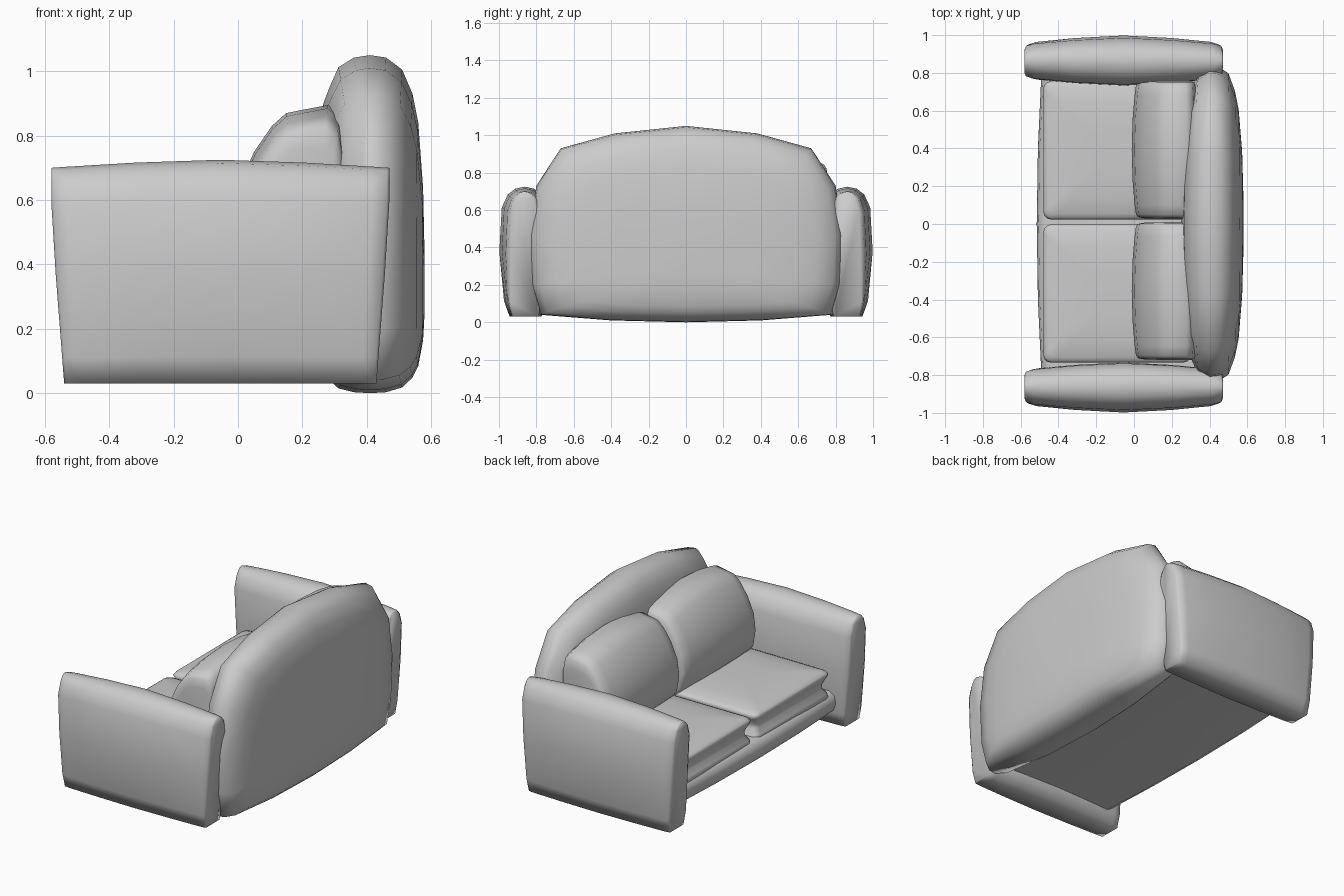
import bpy, bmesh, math

if "Cube" in bpy.data.objects:
    bpy.data.objects.remove(bpy.data.objects["Cube"])


def loft(name, rings, angle=50):
    """Skin a list of equal-length closed rings and cap both ends."""
    bm = bmesh.new()
    vs = [[bm.verts.new(p) for p in ring] for ring in rings]
    n = len(rings[0])
    for a, b in zip(vs, vs[1:]):
        for i in range(n):
            j = (i + 1) % n
            bm.faces.new((a[i], a[j], b[j], b[i]))
    bm.faces.new(vs[0])
    bm.faces.new(vs[-1][::-1])
    bmesh.ops.recalc_face_normals(bm, faces=bm.faces[:])
    me = bpy.data.meshes.new(name)
    bm.to_mesh(me)
    bm.free()
    ob = bpy.data.objects.new(name, me)
    bpy.context.collection.objects.link(ob)
    bpy.ops.object.select_all(action='DESELECT')
    ob.select_set(True)
    bpy.context.view_layer.objects.active = ob
    bpy.ops.object.shade_smooth_by_angle(angle=math.radians(angle))
    return ob


def rounded_rect(cx, cy, hx, hy, r, z):
    """Horizontal rounded rectangle ring."""
    pts = []
    for k, (sx, sy) in enumerate(((1, 1), (-1, 1), (-1, -1), (1, -1))):
        for s in range(4):
            a = math.pi / 2 * (k + s / 3)
            pts.append((cx + sx * (hx - r) + r * math.cos(a),
                        cy + sy * (hy - r) + r * math.sin(a), z))
    return pts


# Arched back rest: outline in y/z, scaled ring by ring through its depth
half = [(0, 1.05), (.38, 1.01), (.67, .93), (.80, .73), (.84, .47),
        (.825, .2), (.78, .04), (.4, .01), (0, 0)]
outline = half + [(-y, z) for y, z in half[-2:0:-1]]
depth = [(.25, .5), (.265, .8), (.285, .87), (.312, .95), (.36, .99), (.41, 1), (.46, .99),
         (.51, .94), (.542, .84), (.56, .72), (.575, .45), (.58, .15)]
rings = []
for x, s in depth:
    ring = []
    for y, z in outline:
        py = y * (s * .85 + .15 if s > .9 else s)
        bow = -.01 if x > .4 else .03
        ring.append((x + bow * (py / .8) ** 2, py, .3 + (z - .3) * s))
    rings.append(ring)
loft("back_rest", rings, 80)

# Arms: cross-section (y offset, height fraction) swept from front to rear
section = [(-.09, 0), (-.12, .12), (-.13, .5), (-.125, .84), (-.095, .94), (-.05, .985),
           (.0, 1), (.05, .985), (.09, .94), (.122, .84), (.135, .5), (.11, .12), (.08, 0)]
for side, label in ((1, "left"), (-1, "right")):
    rings = []
    for u, w in ((-1, .5), (-.985, .65), (-.9, .75), (-.5, .9), (0, 1), (.5, .9),
                 (.9, .75), (.985, .65), (1, .5)):
        top = .7 + .025 * (1 - abs(u) ** 1.5)
        ring = []
        for y, f in section:
            x = -.055 + u * (.485 + .04 * min(1, f * 1.3))
            wide = w + (1 - w) * .5 * max(0, 1 - f * 2.5)   # foot keeps its width
            ring.append((x, side * (.863 + y * wide), .03 + f * (top - .03)))
        rings.append(ring)
    loft(label + "_arm", rings, 100)

# Base with a softly rounded, bowed front rail
rail = [(.42, .10), (-.46, .10), (-.50, .125), (-.515, .17), (-.505, .215),
        (-.47, .24), (.42, .24)]
loft("base", [[(x + (.025 * (y / .8) ** 2 if x < 0 else 0), y, z) for x, z in rail]
              for y in (-.79, -.4, 0, .4, .79)])

# Seat cushions: pinched sides between two rolled edges, domed top
layers = [(.195, .05), (.205, .015), (.225, 0), (.25, .006), (.28, .025), (.31, .025),
          (.345, .008), (.365, 0), (.378, .008), (.388, .03), (.402, .12), (.408, .25)]
for cy, label in ((.39, "left"), (-.368, "right")):
    loft(label + "_seat_cushion",
         [rounded_rect(-.09, cy, .39 - i, .366 - i, .04, z) for z, i in layers], 70)

# Leaning back cushions: side profile swept across the width
profile = [(.05, .36), (.005, .42), (-.012, .53), (.003, .645), (.05, .75), (.105, .83),
           (.15, .87), (.2, .88), (.28, .895), (.32, .86), (.335, .78), (.32, .4)]
for cy, label in ((.392, "left"), (-.355, "right")):
    rings = []
    for u, s in ((-1, .76), (-.985, .86), (-.94, .905), (-.8, .935), (-.45, .98), (0, 1),
                 (.45, .98), (.8, .935), (.94, .905), (.985, .86), (1, .76)):
        rings.append([(.22 + (x - .22) * s,
                       cy + u * (.36 + .012 * (z - .5)), .38 + (z - .38) * s)
                      for x, z in profile])
    loft(label + "_back_cushion", rings, 60)
